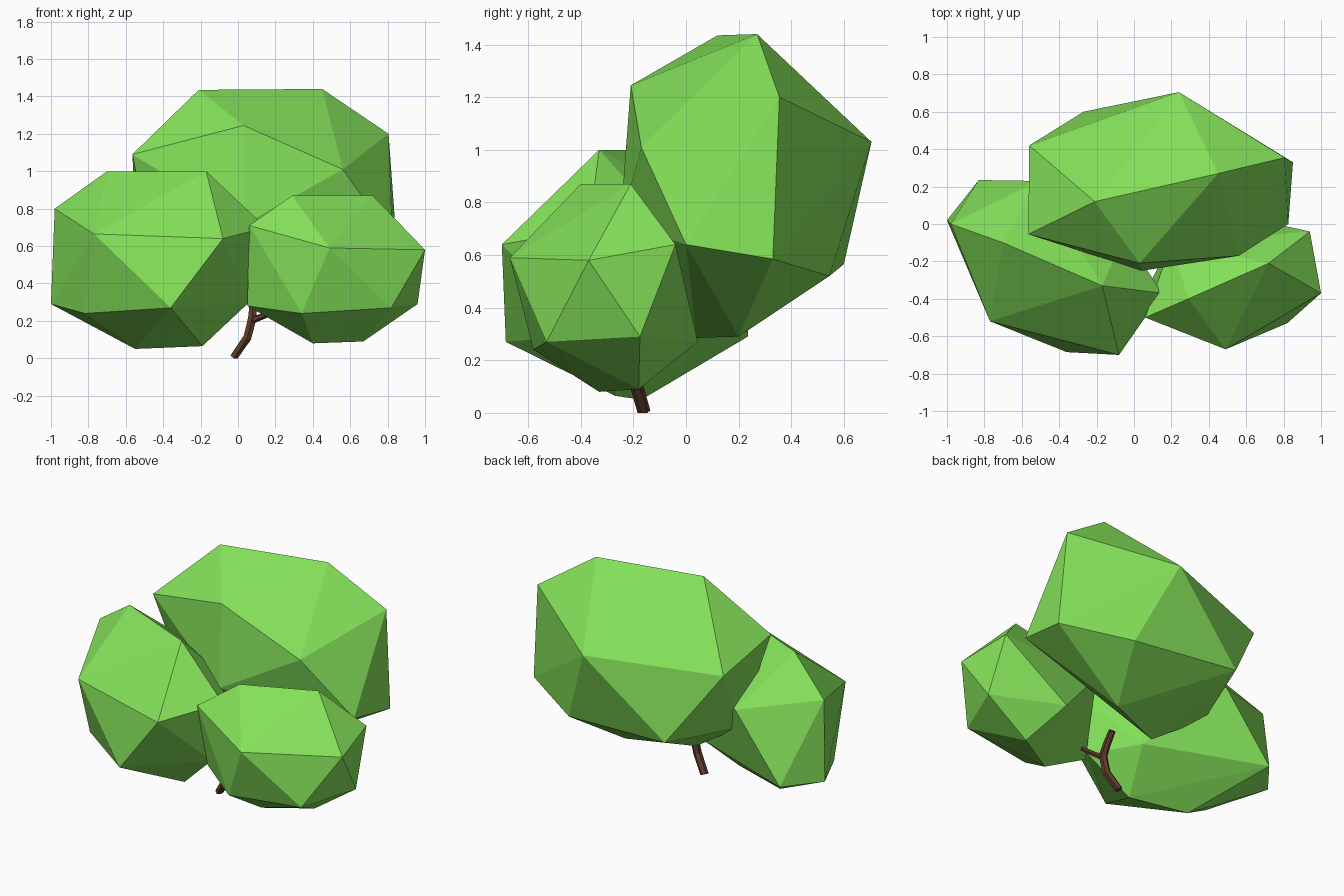
import bpy, bmesh
from mathutils import Vector

if "Cube" in bpy.data.objects:
    bpy.data.objects.remove(bpy.data.objects["Cube"])


def material(name, color):
    m = bpy.data.materials.new(name)
    m.diffuse_color = (*color, 1)
    m.use_nodes = True
    m.node_tree.nodes["Principled BSDF"].inputs["Base Color"].default_value = m.diffuse_color
    return m


LEAF = material("leaf_green", (0.23, 0.75, 0.10))
BARK = material("bark_brown", (0.12, 0.045, 0.025))


def finish(name, bm, mat):
    bmesh.ops.recalc_face_normals(bm, faces=bm.faces)
    me = bpy.data.meshes.new(name)
    bm.to_mesh(me)
    bm.free()
    me.materials.append(mat)
    ob = bpy.data.objects.new(name, me)
    bpy.context.collection.objects.link(ob)
    return ob


def clump(name, corners):
    """Faceted foliage lump: convex hull around its corners."""
    bm = bmesh.new()
    for c in corners:
        bm.verts.new(c)
    bmesh.ops.convex_hull(bm, input=bm.verts[:])
    loose = [v for v in bm.verts if not v.link_faces]
    bmesh.ops.delete(bm, geom=loose, context='VERTS')
    return finish(name, bm, LEAF)


def branch(name, path, radii, sides=6):
    """Tapered low-poly tube along a path."""
    bm = bmesh.new()
    pts = [Vector(p) for p in path]
    rings = []
    for i, (p, r) in enumerate(zip(pts, radii)):
        d = pts[min(i + 1, len(pts) - 1)] - pts[max(i - 1, 0)]
        q = Vector((0, 0, 1)).rotation_difference(d)
        ring = bmesh.ops.create_circle(bm, segments=sides, radius=r)["verts"]
        for v in ring:
            v.co = p + q @ v.co
            v.co.z = max(v.co.z, 0)
        rings.append(ring)
    for a, b in zip(rings, rings[1:]):
        for k in range(sides):
            n = (k + 1) % sides
            bm.faces.new((a[k], a[n], b[n], b[k]))
    bm.faces.new(rings[0])
    bm.faces.new(rings[-1])
    return finish(name, bm, BARK)


# Left foliage
clump("left_foliage", [
    (-.77, -.52, .665), (-.08, -.70, .64), (-.36, -.685, .27),
    (-.17, -.33, 1.0), (-.98, 0, .80), (-.70, -.10, 1.0),
    (-1.0, .02, .29), (-.83, .235, .29), (-.82, -.33, .24),
    (-.55, -.17, .05), (-.19, -.27, .065), (.06, -.35, .30),
    (.15, -.37, .70), (-.51, .23, .70), (-.10, -.04, .29),
    (-.05, -.06, .70)])

# Right foliage
clump("right_foliage", [
    (.49, -.67, .59), (.29, -.40, .87), (.72, -.21, .87),
    (1.0, -.37, .58), (.82, -.53, .27), (.34, -.58, .24),
    (.06, -.50, .71), (.94, -.04, .64), (.96, -.175, .29),
    (.67, -.18, .09), (.40, -.33, .08), (.55, .045, .27),
    (.20, -.10, .65), (.05, -.38, .28)])

# Large upper foliage
clump("upper_foliage", [
    (.03, -.21, 1.245), (-.21, .12, 1.435), (.45, .27, 1.44),
    (.805, .355, 1.20), (.24, .705, 1.03), (.56, -.17, 1.01),
    (-.565, -.055, 1.09), (-.56, .42, 1.0), (-.27, .60, .565),
    (.85, .33, .585), (.825, 0, .64), (.04, -.25, .72),
    (.45, .545, .52), (.29, .20, .29), (-.10, .04, .285),
    (-.45, .10, .52)])

# Trunk and side branch
branch("trunk", [(-.02, -.16, .004), (.05, -.19, .11), (.075, -.19, .21),
                 (.08, -.15, .27), (.09, -.09, .33)],
       [.025, .025, .025, .023, .021])
branch("side_branch", [(.07, -.19, .20), (.12, -.22, .22), (.19, -.25, .245)],
       [.019, .017, .014])
